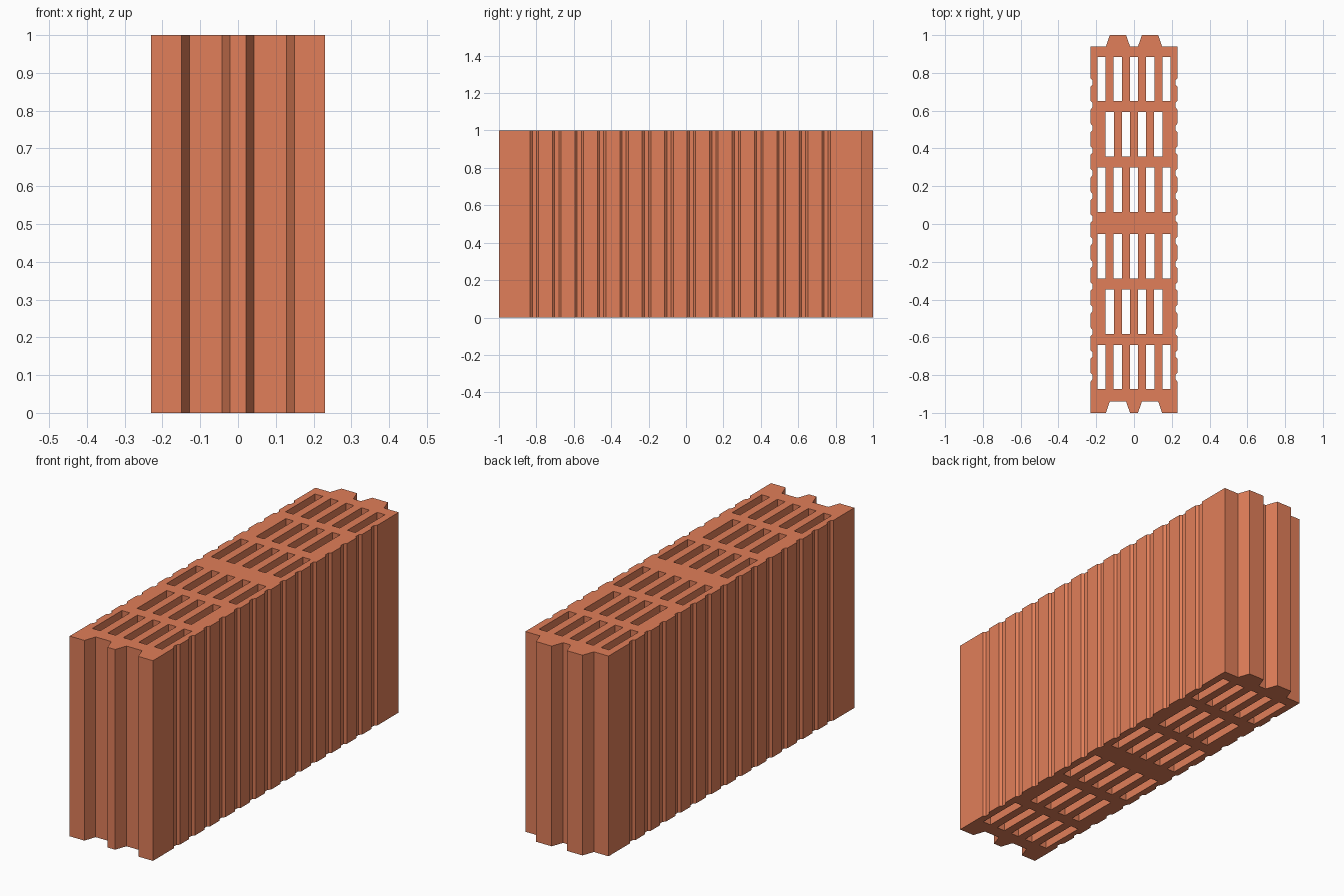
import bpy
import bmesh
from mathutils import Vector

if "Cube" in bpy.data.objects:
    bpy.data.objects.remove(bpy.data.objects["Cube"])

HALF_W, FRONT, BACK = 0.23, -1.0, 0.94
HEIGHT, KEY_DEPTH = 1.0, 0.06
GROOVE_DEPTH = 0.011

# Tongue-and-groove keys along the ends, left to right: (x, depth offset)
keys = []
for cx in (-0.085, 0.085):
    keys += [(cx - 0.064, 0), (cx - 0.043, KEY_DEPTH),
             (cx + 0.043, KEY_DEPTH), (cx + 0.064, 0)]

# Fine grip grooves along one long side, front to back: (inset, y)
grip = []
for i in range(14):
    cy = -0.811 + 0.12 * i
    grip += [(0, cy - 0.023), (GROOVE_DEPTH, cy - 0.011),
             (GROOVE_DEPTH, cy + 0.011), (0, cy + 0.023)]

# Outer outline, counter-clockwise
outline = [(-HALF_W, FRONT)] + [(x, FRONT + d) for x, d in keys] + [(HALF_W, FRONT)]
outline += [(HALF_W - d, y) for d, y in grip]
outline += [(HALF_W, BACK)] + [(x, BACK + d) for x, d in reversed(keys)] + [(-HALF_W, BACK)]
outline += [(-HALF_W + d, y) for d, y in reversed(grip)]


def rectangle(cx, cy, w, h):
    return [(cx + sx * w / 2, cy + sy * h / 2)
            for sx, sy in ((-1, -1), (1, -1), (1, 1), (-1, 1))]


# Staggered rows of through holes
loops = [outline]
rows = [(0.767, 5), (0.475, 4), (0.181, 5), (-0.171, 5), (-0.465, 4), (-0.757, 5)]
for cy, count in rows:
    for i in range(count):
        cx = (i - (count - 1) / 2) * 0.0857
        loops.append(rectangle(cx, cy, 0.0435, 0.234))

# Fill the cross-section and extrude it upward
bm = bmesh.new()
for loop in loops:
    verts = [bm.verts.new((x, y, 0)) for x, y in loop]
    for a, b in zip(verts, verts[1:] + verts[:1]):
        bm.edges.new((a, b))
bmesh.ops.triangle_fill(bm, use_beauty=True, use_dissolve=False,
                        edges=bm.edges[:], normal=Vector((0, 0, 1)))
result = bmesh.ops.extrude_face_region(bm, geom=bm.faces[:], use_keep_orig=True)
top = [g for g in result["geom"] if isinstance(g, bmesh.types.BMVert)]
bmesh.ops.translate(bm, verts=top, vec=(0, 0, HEIGHT))
bmesh.ops.recalc_face_normals(bm, faces=bm.faces[:])

mesh = bpy.data.meshes.new("hollow_brick")
bm.to_mesh(mesh)
bm.free()
brick = bpy.data.objects.new("hollow_brick", mesh)
bpy.context.collection.objects.link(brick)

# Fired clay colour
clay = bpy.data.materials.new("fired_clay")
clay.diffuse_color = (0.75, 0.21, 0.10, 1)
clay.use_nodes = True
clay.node_tree.nodes["Principled BSDF"].inputs["Base Color"].default_value = clay.diffuse_color
mesh.materials.append(clay)
